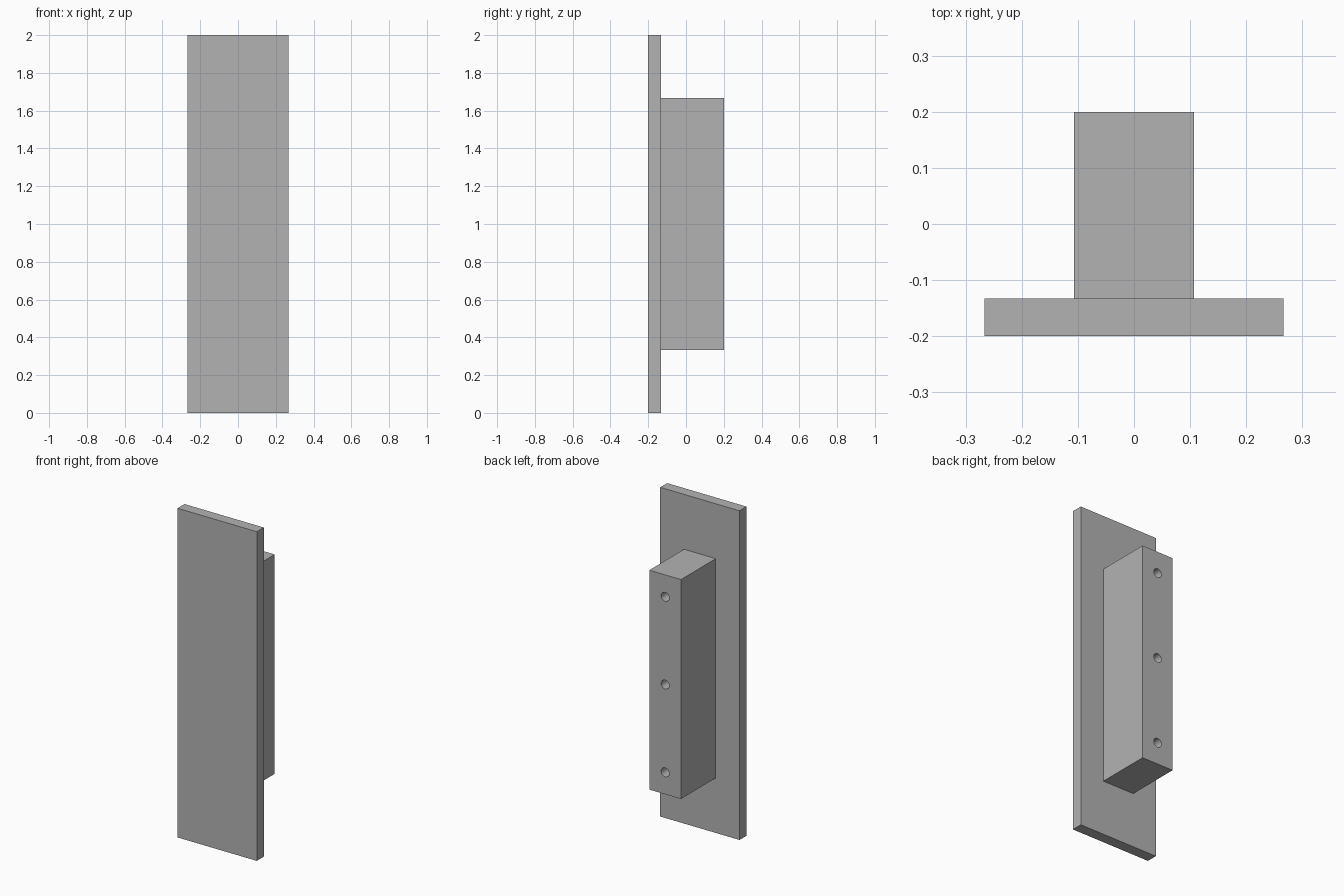
import bpy
from math import pi

if "Cube" in bpy.data.objects:
    bpy.data.objects.remove(bpy.data.objects["Cube"], do_unlink=True)

# Single plain grey
grey = bpy.data.materials.new("plain_grey")
grey.use_nodes = True
colour = (0.45, 0.45, 0.45, 1)
grey.diffuse_color = colour
grey.node_tree.nodes["Principled BSDF"].inputs["Base Color"].default_value = colour


def box(name, size, location):
    bpy.ops.mesh.primitive_cube_add(size=1, location=location)
    ob = bpy.context.object
    ob.name = name
    ob.scale = size
    bpy.ops.object.transform_apply(location=False, rotation=False, scale=True)
    ob.data.materials.append(grey)
    return ob


# Front plate and the block behind it
front_plate = box("front_plate", (0.533, 0.067, 2), (0, -0.1665, 1))
back_block = box("back_block", (0.213, 0.333, 1.333), (0, 0.0335, 1))

# Three blind screw holes in the back of the block
hole_radius, hole_depth, back_y = 0.027, 0.2, 0.2
for i, z in enumerate((0.467, 1.0, 1.533)):
    bpy.ops.mesh.primitive_cylinder_add(
        vertices=32, radius=hole_radius, depth=2 * hole_depth,
        location=(0, back_y, z), rotation=(pi / 2, 0, 0))
    cutter = bpy.context.object
    cutter.name = f"screw_hole_cutter_{i + 1}"
    cutter.data.materials.append(grey)
    cutter.hide_render = True
    cutter.display_type = 'WIRE'
    cut = back_block.modifiers.new(f"screw_hole_{i + 1}", 'BOOLEAN')
    cut.operation = 'DIFFERENCE'
    cut.solver = 'EXACT'
    cut.object = cutter

# Apply the cuts, drop the cutters and smooth the hole walls
bpy.ops.object.select_all(action='DESELECT')
back_block.select_set(True)
bpy.context.view_layer.objects.active = back_block
for cut in list(back_block.modifiers):
    cutter = cut.object
    bpy.ops.object.modifier_apply(modifier=cut.name)
    bpy.data.objects.remove(cutter, do_unlink=True)
bpy.ops.object.shade_smooth_by_angle()
